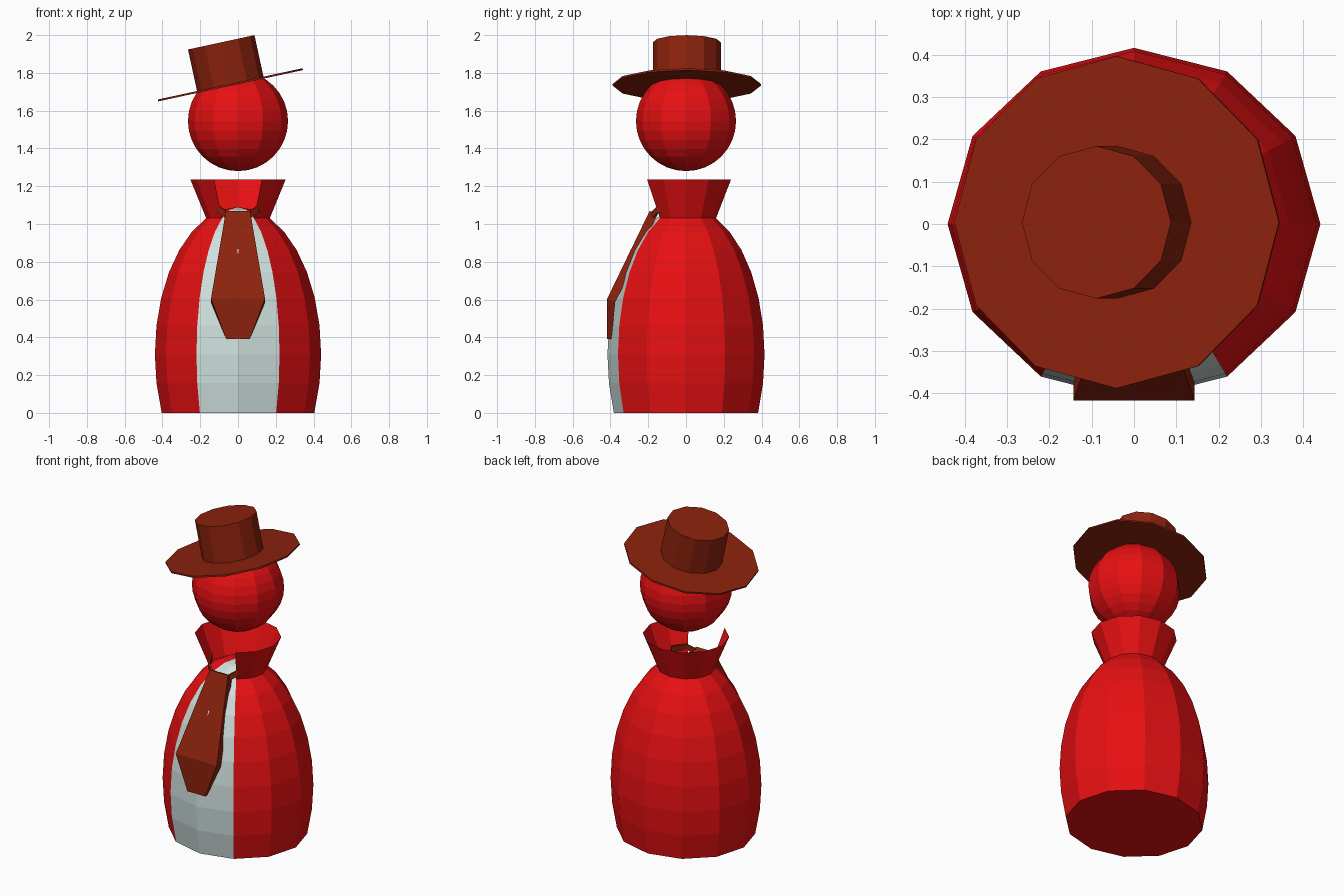
import bpy, bmesh, math
from mathutils import Matrix, Vector

default = bpy.data.objects.get("Cube")
if default:
    bpy.data.objects.remove(default, do_unlink=True)


def material(name, rgb):
    m = bpy.data.materials.new(name)
    m.use_nodes = True
    m.diffuse_color = (*rgb, 1)
    bsdf = next(n for n in m.node_tree.nodes if n.type == 'BSDF_PRINCIPLED')
    bsdf.inputs["Base Color"].default_value = (*rgb, 1)
    return m


RED = material("bright red", (0.8, 0.005, 0.006))
WHITE = material("pale grey", (0.62, 0.74, 0.72))
BROWN = material("rust brown", (0.26, 0.016, 0.004))
SIDES = 12
DEPTH = 0.945  # body is slightly narrower front to back


def finish(bm, name, *mats):
    bmesh.ops.remove_doubles(bm, verts=bm.verts, dist=1e-5)
    bmesh.ops.recalc_face_normals(bm, faces=bm.faces)
    mesh = bpy.data.meshes.new(name)
    bm.to_mesh(mesh)
    bm.free()
    for m in mats:
        mesh.materials.append(m)
    obj = bpy.data.objects.new(name, mesh)
    bpy.context.collection.objects.link(obj)
    return obj


def lathe(profile, depth=1.0):
    """Turn (radius, height) points around z into a 12-sided skin."""
    bm = bmesh.new()
    edges = []
    verts = [bm.verts.new((r, 0, z)) for r, z in profile]
    for a, b in zip(verts, verts[1:]):
        edges.append(bm.edges.new((a, b)))
    bmesh.ops.spin(bm, geom=verts + edges, axis=(0, 0, 1), cent=(0, 0, 0),
                   angle=math.tau, steps=SIDES, use_duplicate=False)
    bmesh.ops.remove_doubles(bm, verts=bm.verts, dist=1e-5)
    bmesh.ops.scale(bm, vec=(1, depth, 1), verts=bm.verts)
    return bm


def faces_front(face):
    """True for the two facets either side of the front centre line."""
    c = face.calc_center_median()
    return c.y < 0 and abs(c.x) < -c.y * math.tan(math.radians(30))


def sections(rings):
    """Box-section solid through rings of (z, half width, front y, back y)."""
    bm = bmesh.new()
    loops = [[bm.verts.new(p) for p in ((-w, f, z), (w, f, z), (w, b, z + dz), (-w, b, z + dz))]
             for z, w, f, b, dz in rings]
    for lo, hi in zip(loops, loops[1:]):
        for i in range(4):
            j = (i + 1) % 4
            bm.faces.new((lo[i], lo[j], hi[j], hi[i]))
    bm.faces.new(loops[0])
    bm.faces.new(loops[-1])
    return bm


# Body: stretched ball cut flat at the base, with a pale front panel
MID, TALL, WIDE = 0.31, 0.78, 0.44
profile = [(0, 0), (WIDE * 0.918, 0)]
for i in range(-1, 9):
    a = i * math.pi / 16
    profile.append((WIDE * math.cos(a), MID + TALL * math.sin(a)))
bm = lathe(profile, DEPTH)
for f in bm.faces:
    if faces_front(f) and f.calc_center_median().z > 0.01:
        f.material_index = 1
finish(bm, "body", RED, WHITE)

# Flared collar, open at the front
bm = lathe([(0.168, 1.03), (0.252, 1.235)], DEPTH)
bmesh.ops.delete(bm, geom=[f for f in bm.faces if faces_front(f)], context='FACES')
finish(bm, "collar", RED)

# Head
bm = bmesh.new()
bmesh.ops.create_uvsphere(bm, u_segments=SIDES, v_segments=16, radius=0.265,
                          matrix=Matrix.Translation((0, 0, 1.545)))
finish(bm, "head", RED)

# Tilted hat: thin brim and straight crown
tilt = Matrix.Translation((-0.04, 0.004, 1.737)) @ Matrix.Rotation(math.radians(-12.2), 4, 'Y')
for name, radius, low, high in (("hat_brim", 0.392, -0.005, 0.005),
                                ("hat_crown", 0.18, 0.0, 0.23)):
    bm = lathe([(0, low), (radius, low), (radius, high), (0, high)])
    bmesh.ops.transform(bm, matrix=tilt, verts=bm.verts)
    finish(bm, name, BROWN)

# Necktie blade
finish(sections([(0.39, 0.062, -0.417, -0.395, 0),
                 (0.605, 0.143, -0.417, -0.375, -0.02),
                 (1.07, 0.064, -0.192, -0.15, -0.02)]), "necktie", BROWN)

# Neck bands running from the tie back inside the collar
for side, name in ((1, "left_neck_band"), (-1, "right_neck_band")):
    bm = bmesh.new()
    path = [(0.055, -0.18, 1.045), (0.098, -0.15, 1.075), (0.145, -0.06, 1.085)]
    rows = []
    for x, y, z in path:
        p = Vector((x * side, y, z))
        rows.append((bm.verts.new(p - Vector((0, 0, 0.018))),
                     bm.verts.new(p + Vector((0, 0, 0.018)))))
    for (a, b), (c, d) in zip(rows, rows[1:]):
        bm.faces.new((a, c, d, b))
    band = finish(bm, name, BROWN)
    solid = band.modifiers.new("thickness", 'SOLIDIFY')
    solid.thickness = 0.012
    solid.offset = 0
